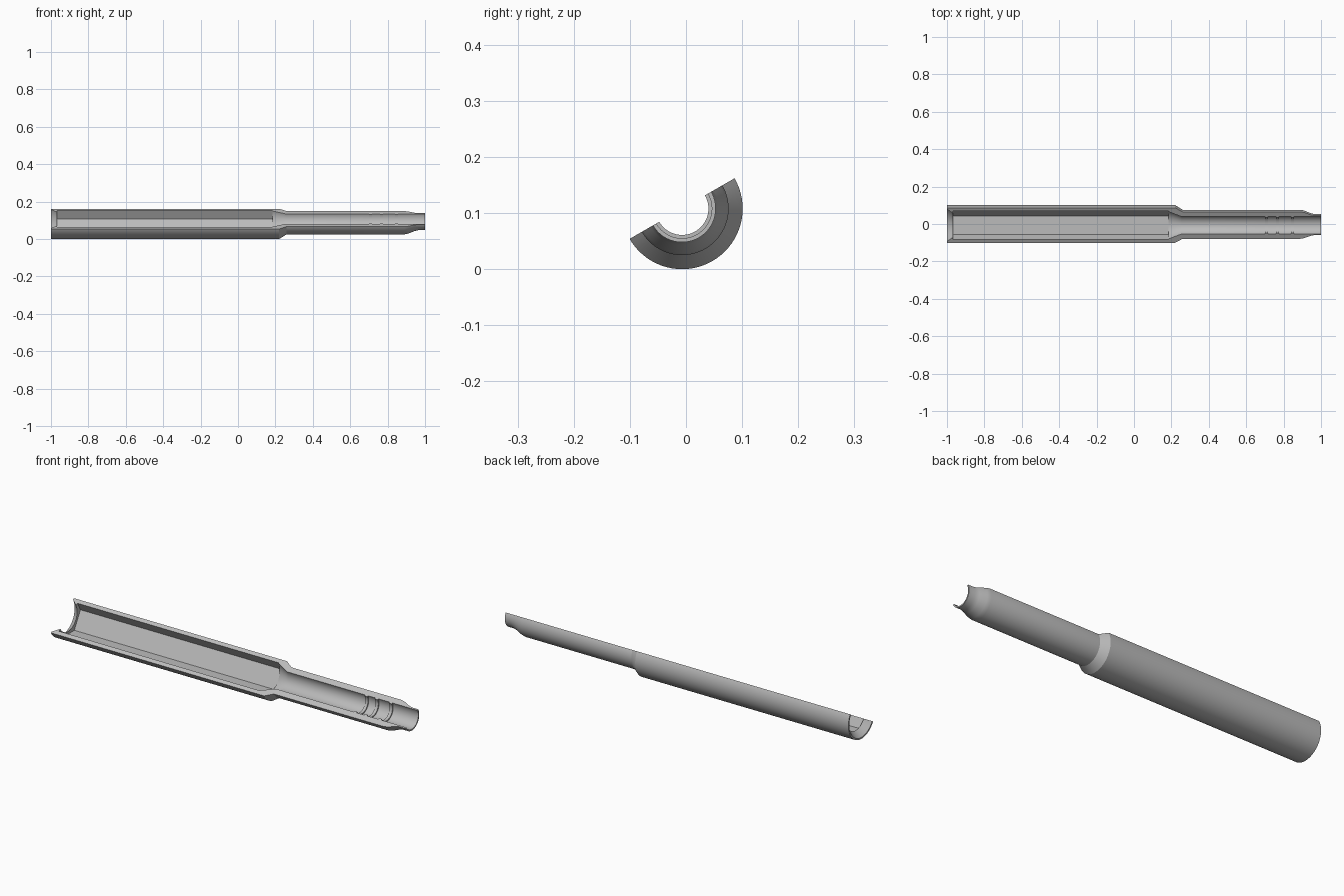
import bpy, bmesh, math

cube = bpy.data.objects.get("Cube")
if cube:
    bpy.data.objects.remove(cube, do_unlink=True)

steel = bpy.data.materials.new("steel_grey")
steel.use_nodes = True
colour = (0.5, 0.5, 0.5, 1)
steel.diffuse_color = colour
steel.node_tree.nodes["Principled BSDF"].inputs["Base Color"].default_value = colour

AXIS_Y, AXIS_Z = -0.007, 0.108
HEX = "hex"
APOTHEM = 0.087
BORE, RIDGE = 0.053, 0.047

# Outer wall, from the wide end to the narrow tip
profile = [(-1, 0.108), (0.22, 0.108), (0.26, 0.083), (0.89, 0.083),
           (0.91, 0.079), (0.945, 0.065), (0.965, 0.06), (1, 0.06)]

# Inner wall back from the tip: bore with three narrow ridges
profile.append((1, BORE))
for x in (0.848, 0.767, 0.708):
    a, b = x + 0.008, x - 0.008
    profile += [(a, BORE), (a, RIDGE), (b, RIDGE), (b, BORE)]

# Drill cone, hexagonal chamber, lip and countersink
profile += [(0.255, BORE), (0.185, 0.084), (0.185, HEX),
            (-0.967, HEX), (-0.967, 0.073), (-1, 0.1)]


def radius(r, degrees):
    if r != HEX:
        return r
    return APOTHEM / math.cos(math.radians(degrees % 60 - 30))


# Sweep the wall through half a turn, with the cut plane tilted
bm = bmesh.new()
rings = []
for degrees in range(210, 391, 5):
    t = math.radians(degrees)
    ring = []
    for x, r in profile:
        d = radius(r, degrees)
        ring.append(bm.verts.new((x, AXIS_Y + d * math.cos(t), AXIS_Z + d * math.sin(t))))
    rings.append(ring)

count = len(profile)
for near, far in zip(rings, rings[1:]):
    for i in range(count):
        j = (i + 1) % count
        bm.faces.new((near[i], near[j], far[j], far[i]))

# Flat cut faces
bm.faces.new(rings[0])
bm.faces.new(rings[-1])
bmesh.ops.recalc_face_normals(bm, faces=bm.faces)

mesh = bpy.data.meshes.new("half_socket")
bm.to_mesh(mesh)
bm.free()
mesh.materials.append(steel)
socket = bpy.data.objects.new("half_socket", mesh)
bpy.context.collection.objects.link(socket)
bpy.context.view_layer.objects.active = socket
socket.select_set(True)
bpy.ops.object.shade_smooth_by_angle(angle=math.radians(25))
